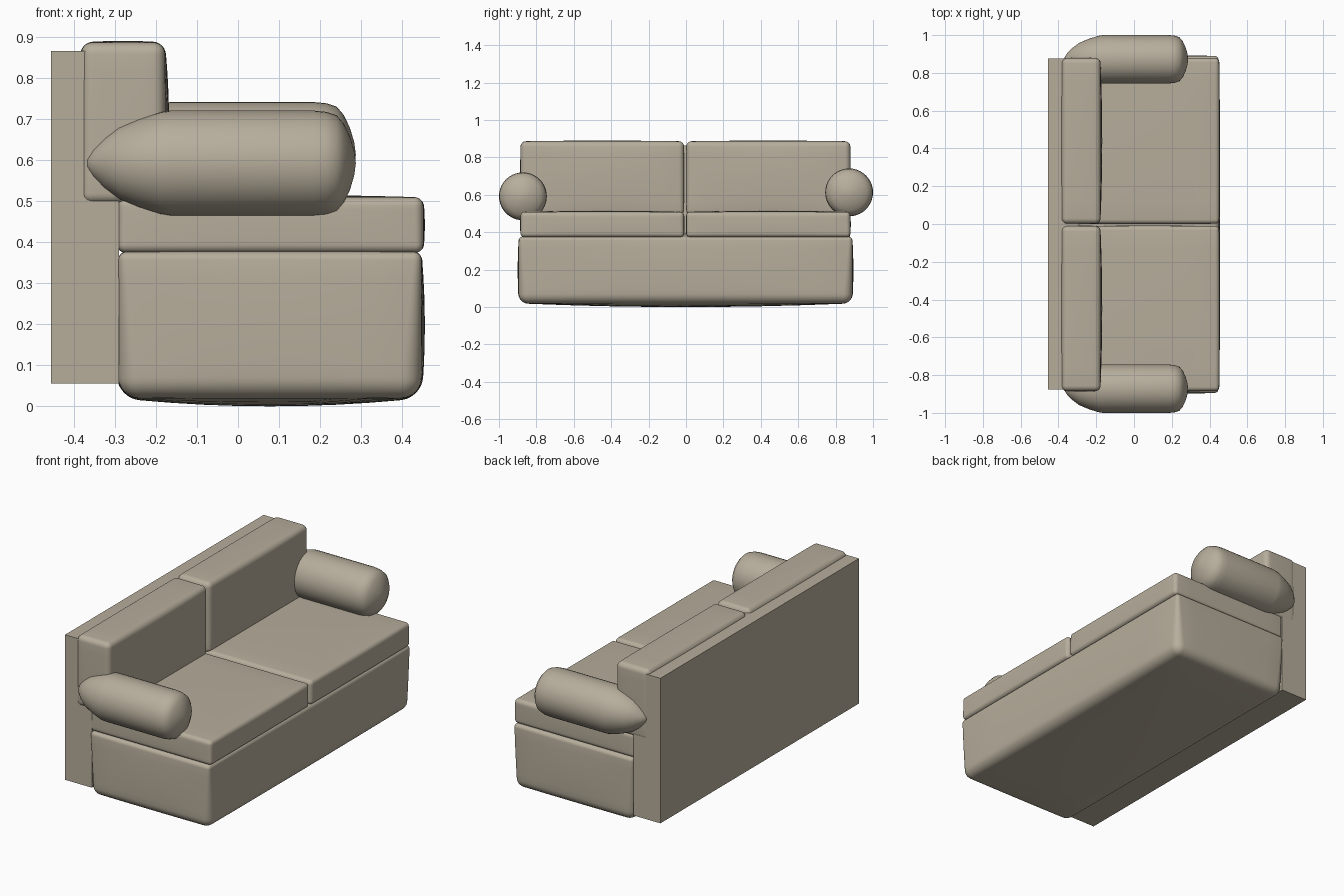
import bpy, bmesh, math
from mathutils import Vector

if "Cube" in bpy.data.objects:
    bpy.data.objects.remove(bpy.data.objects["Cube"])

fabric = bpy.data.materials.new("warm beige fabric")
fabric.diffuse_color = (0.47, 0.42, 0.33, 1)
fabric.use_nodes = True
fabric.node_tree.nodes["Principled BSDF"].inputs["Base Color"].default_value = fabric.diffuse_color


def finish(name, bm, angle=None):
    bmesh.ops.recalc_face_normals(bm, faces=bm.faces[:])
    me = bpy.data.meshes.new(name)
    bm.to_mesh(me)
    bm.free()
    me.materials.append(fabric)
    ob = bpy.data.objects.new(name, me)
    bpy.context.collection.objects.link(ob)
    if angle:
        for o in bpy.context.selected_objects:
            o.select_set(False)
        ob.select_set(True)
        bpy.context.view_layer.objects.active = ob
        bpy.ops.object.shade_smooth_by_angle(angle=math.radians(angle))
    return ob


def cushion(name, lo, hi, r_bot, r_top, bulge):
    """Rounded box filling lo..hi whose faces swell outwards by bulge."""
    n, k = 16, 4
    lo, hi, bulge = Vector(lo), Vector(hi), Vector(bulge)
    mid, h = (lo + hi) / 2, (hi - lo) / 2 - bulge
    bm = bmesh.new()
    bmesh.ops.create_cube(bm, size=2)
    bmesh.ops.subdivide_edges(bm, edges=bm.edges[:], cuts=n - 1, use_grid_fill=True)
    for v in bm.verts:
        idx = [round((c + 1) / 2 * n) for c in v.co]
        w = min(max((idx[2] - k) / (n - 2 * k), 0), 1)
        r = r_bot + (r_top - r_bot) * w
        inner, d = Vector(), Vector()
        for a, i in enumerate(idx):
            core = h[a] - r
            if i < k:
                inner[a], d[a] = -core, -r * (k - i) / k
            elif i > n - k:
                inner[a], d[a] = core, r * (i - n + k) / k
            else:
                inner[a] = core * (2 * (i - k) / (n - 2 * k) - 1)
        p = inner + d.normalized() * max(abs(c) for c in d)
        q = [p[a] / h[a] for a in range(3)]
        for a in range(3):
            u, t = q[(a + 1) % 3], q[(a + 2) % 3]
            p[a] += bulge[a] * q[a] * (1 - u * u) * (1 - t * t)
        v.co = p + mid
    return finish(name, bm, 60)


# Flat back panel
bm = bmesh.new()
bmesh.ops.create_cube(bm, size=1)
for v in bm.verts:
    v.co = Vector((v.co.x * 0.165 - 0.3725, v.co.y * 1.752, v.co.z * 0.81 + 0.46))
finish("back_panel", bm)

# Padded base
cushion("base", (-0.299, -0.9, 0), (0.455, 0.895, 0.396), 0.05, 0.02, (0.008, 0.006, 0.02))

# Seat and back cushions, one pair per side
for side, y0, y1 in (("left", -0.887, -0.008), ("right", -0.001, 0.881)):
    cushion("seat_cushion_" + side, (-0.297, y0, 0.368), (0.455, y1, 0.515),
            0.02, 0.022, (0.004, 0.003, 0.006))
    cushion("back_cushion_" + side, (-0.392, y0, 0.49), (-0.168, y1, 0.89),
            0.025, 0.028, (0.010, 0.003, 0.004))

# Bolster arms: profile (x, radius) turned around the x axis
profile = [(-0.370, 0), (-0.366, 0.014), (-0.352, 0.034), (-0.325, 0.061),
           (-0.29, 0.087), (-0.24, 0.108), (-0.19, 0.124), (-0.165, 0.128),
           (0.185, 0.128), (0.215, 0.125), (0.24, 0.117), (0.258, 0.096),
           (0.273, 0.064), (0.283, 0.03), (0.287, 0)]
for side, y, z in (("left", -0.872, 0.592), ("right", 0.872, 0.613)):
    bm = bmesh.new()
    vs = [bm.verts.new((x, y + r, z)) for x, r in profile]
    es = [bm.edges.new(e) for e in zip(vs, vs[1:])]
    bmesh.ops.spin(bm, geom=vs + es, cent=(0, y, z), axis=(1, 0, 0),
                   angle=2 * math.pi, steps=40)
    bmesh.ops.remove_doubles(bm, verts=bm.verts[:], dist=0.0001)
    finish("bolster_arm_" + side, bm, 60)
